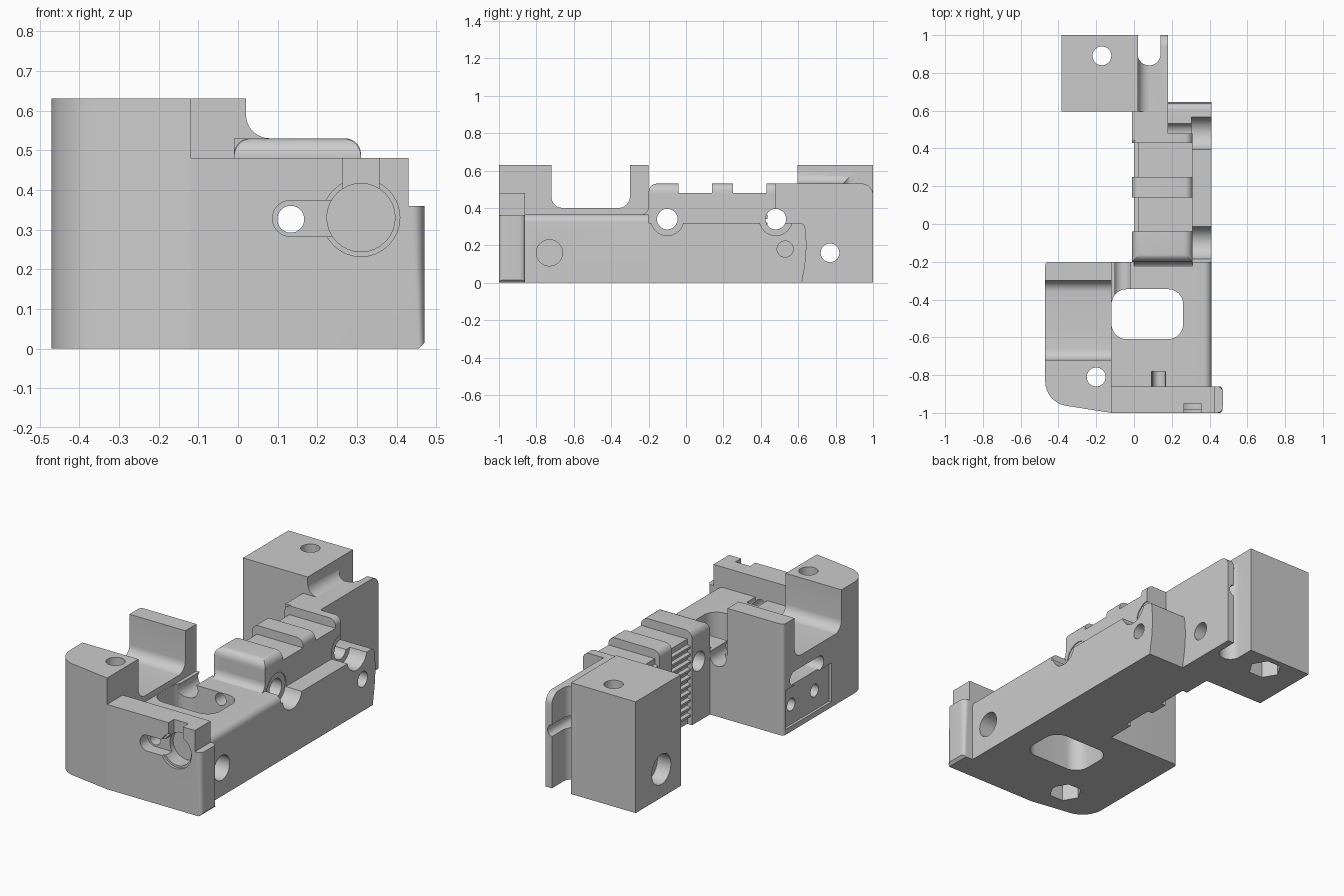
import bpy, bmesh, math
from mathutils import Vector

cube = bpy.data.objects.get("Cube")
if cube:
    bpy.data.objects.remove(cube, do_unlink=True)

grey = bpy.data.materials.new("plain grey")
grey.use_nodes = True
grey.diffuse_color = (0.6, 0.6, 0.6, 1)
grey.node_tree.nodes["Principled BSDF"].inputs["Base Color"].default_value = grey.diffuse_color

AXES = {"x": lambda u, v, w: (w, u, v), "y": lambda u, v, w: (u, w, v), "z": lambda u, v, w: (u, v, w)}


def outline(points, steps=8):
    """Turn (u, v) or (u, v, radius) corners into a rounded outline."""
    out = []
    for i, p in enumerate(points):
        c = Vector(p[:2])
        if len(p) == 2:
            out.append(c)
            continue
        d1 = (Vector(points[i - 1][:2]) - c).normalized()
        d2 = (Vector(points[(i + 1) % len(points)][:2]) - c).normalized()
        half = d1.angle(d2) / 2
        centre = c + (d1 + d2).normalized() * p[2] / math.sin(half)
        a = (c + d1 * p[2] / math.tan(half) - centre).normalized()
        b = (c + d2 * p[2] / math.tan(half) - centre).normalized()
        out += [centre + a.slerp(b, k / steps).normalized() * p[2] for k in range(steps + 1)]
    return out


def prism(name, axis, points, lo, hi):
    bm = bmesh.new()
    to3d = AXES[axis]
    flat = outline(points)
    ends = [[bm.verts.new(to3d(p[0], p[1], w)) for p in flat] for w in (lo, hi)]
    bm.faces.new(ends[0])
    bm.faces.new(ends[1])
    n = len(flat)
    for i in range(n):
        j = (i + 1) % n
        bm.faces.new((ends[0][i], ends[0][j], ends[1][j], ends[1][i]))
    bmesh.ops.recalc_face_normals(bm, faces=bm.faces)
    mesh = bpy.data.meshes.new(name)
    bm.to_mesh(mesh)
    bm.free()
    mesh.materials.append(grey)
    ob = bpy.data.objects.new(name, mesh)
    bpy.context.collection.objects.link(ob)
    return ob


def rect(u0, v0, u1, v1, *r):
    return [(u0, v0, *r), (u1, v0, *r), (u1, v1, *r), (u0, v1, *r)]


def box(name, x0, x1, y0, y1, z0, z1):
    return prism(name, "z", rect(x0, y0, x1, y1), z0, z1)


def bevel(ob, radius, rule):
    """Round the edges whose midpoint meets the rule."""
    bm = bmesh.new()
    bm.from_mesh(ob.data)
    edges = [e for e in bm.edges if rule((e.verts[0].co + e.verts[1].co) / 2)]
    bmesh.ops.bevel(bm, geom=edges, offset=radius, segments=6, profile=0.5, affect="EDGES")
    bm.to_mesh(ob.data)
    bm.free()


def cut(cutter, *targets):
    cutter.hide_render = True
    for ob in targets:
        mod = ob.modifiers.new("cut", "BOOLEAN")
        mod.operation, mod.solver, mod.object = "DIFFERENCE", "EXACT", cutter
        bpy.context.view_layer.update()
        ob.data = bpy.data.meshes.new_from_object(ob.evaluated_get(bpy.context.evaluated_depsgraph_get()))
        ob.modifiers.clear()
    bpy.data.objects.remove(cutter, do_unlink=True)


def hole(axis, u, v, r, lo, hi, *targets, sides=32):
    ring = [(u + r * math.cos(math.tau * k / sides), v + r * math.sin(math.tau * k / sides)) for k in range(sides)]
    cut(prism("hole_cutter", axis, ring, lo, hi), *targets)


def fillet(name, axis, u, v, su, sv, r, lo, hi):
    """Concave quarter-round strip in the corner at (u, v)."""
    arc = [(u + su * r * (1 - math.sin(t)), v + sv * r * (1 - math.cos(t)))
           for t in [math.pi / 2 * k / 8 for k in range(9)]]
    return prism(name, axis, [(u, v)] + arc, lo, hi)


# Front plate with stepped right edge
front_plate = prism("front_plate", "y", [(-.12, 0), (.455, 0), (.47, .015), (.47, .36), (.43, .36),
                                         (.43, .48), (-.12, .48)], -1, -.86)
bevel(front_plate, .03, lambda m: m.x > .465 and .1 < m.z < .3)

# Side tower with saddle
side_tower = prism("side_tower", "z", [(-.12, -.2), (-.47, -.2, .02), (-.47, -.945, .13), (-.12, -1)], 0, .63)
cut(prism("saddle_cutter", "x", rect(-.72, .4, -.3, .9, .06), -.6, .1), side_tower)

# Main body with rounded right shoulder
body = prism("main_body", "y", [(-.12, 0), (.41, 0), (.41, .365, .04), (-.12, .365)], -.87, -.2)

# Spine, ribs and their grip teeth
spine = box("spine", .02, .31, -.2, .48, 0, .48)
front_rib = box("front_rib", -.01, .31, -.2, -.04, 0, .53)
bevel(front_rib, .045, lambda m: m.z > .52 and m.y < -.05)
ribs = [front_rib]
for label, y0, y1 in (("middle_rib", .14, .25), ("rear_rib", .43, .48)):
    ribs.append(prism(label, "y", [(-.01, 0), (.31, 0), (.31, .53, .04), (-.01, .53, .04)], y0, y1))
for k in range(10):
    z = .04 + k * .043
    for y0, y1 in ((-.045, .145), (.245, .435)):
        prism("grip_tooth", "y", [(.03, z), (.0, z + .006), (.0, z + .018), (.03, z + .024)], y0, y1)
fillet("rib_fillet", "x", -.2, .36, -1, 1, .05, 0, .31)

# Side ledge with bowed rear end
ledge = prism("side_ledge", "x", [(-.21, 0), (.62, 0), (.637, .1), (.645, .2), (.635, .32, .03), (-.21, .32)], .18, .41)

# Rear arm and tower
rear_arm = prism("rear_arm", "x", [(.44, 0), (1, 0), (1, .53, .06), (.44, .53)], -.01, .18)
rear_tower = box("rear_tower", -.385, .02, .595, 1, 0, .63)
tower_fillet = fillet("tower_fillet", "y", .02, .53, 1, 1, .06, .595, .97)

# Large rounded opening and rear arm slot
cut(prism("opening_cutter", "z", rect(-.119, -.61, .26, -.345, .08), -.1, .5), body)
cut(prism("slot_cutter", "z", [(.02, 1.1), (.02, .84, .058), (.14, .84, .058), (.14, 1.1)], -.1, .8),
    rear_arm, tower_fillet)

# Cross bolts with counterbores
for y in (-.1, .48):
    hole("x", y, .34, .055, -.2, .6, spine, ledge, rear_arm, *ribs)
    hole("x", y, .34, .088, .305, .6, spine, ledge, body, *ribs)
hole("x", .77, .16, .05, -.6, .6, rear_arm, rear_tower)
hole("x", .77, .16, .085, -.6, -.3, rear_tower)
hole("x", -.73, .16, .07, .3, .6, body)
hole("x", .53, .18, .043, .3, .6, ledge)

# Vertical bolts with hexagonal nut pockets
for x, y, tower in ((-.17, .89, rear_tower), (-.2, -.81, side_tower)):
    hole("z", x, y, .05, -.1, .8, tower)
    hole("z", x, y, .088, -.1, .12, tower, sides=6)

# Long wire channel and the two short floor channels
hole("y", .133, .326, .034, -1.1, 1.1, front_plate, body, spine, rear_arm, *ribs)
hole("y", .13, .36, .038, -.87, -.78, body)
hole("y", -.06, .335, .05, -.4, -.1, body)

# Front keyhole recess
hole("y", .31, .33, .098, -1.1, -.985, front_plate)
hole("y", .31, .33, .086, -1.1, -.9, front_plate)
cut(box("key_slot_cutter", .265, .355, -1.1, -.95, .33, .6), front_plate)
cut(prism("wire_slot_cutter", "y", rect(.087, .283, .29, .373, .044), -1.1, -.93), front_plate)

# Recessed side panel with small bolt holes and slot
cut(box("panel_cutter", -.6, -.455, -.63, -.22, .03, .25), side_tower)
cut(prism("side_slot_cutter", "x", rect(-.56, .25, -.26, .33, .038), -.6, -.36), side_tower)
for y in (-.29, -.5):
    hole("x", y, .14, .035, -.6, -.3, side_tower)

# Shading
for ob in bpy.context.scene.objects:
    if ob.type == "MESH":
        ob.select_set(True)
        bpy.context.view_layer.objects.active = ob
bpy.ops.object.shade_smooth_by_angle(angle=math.radians(30))
